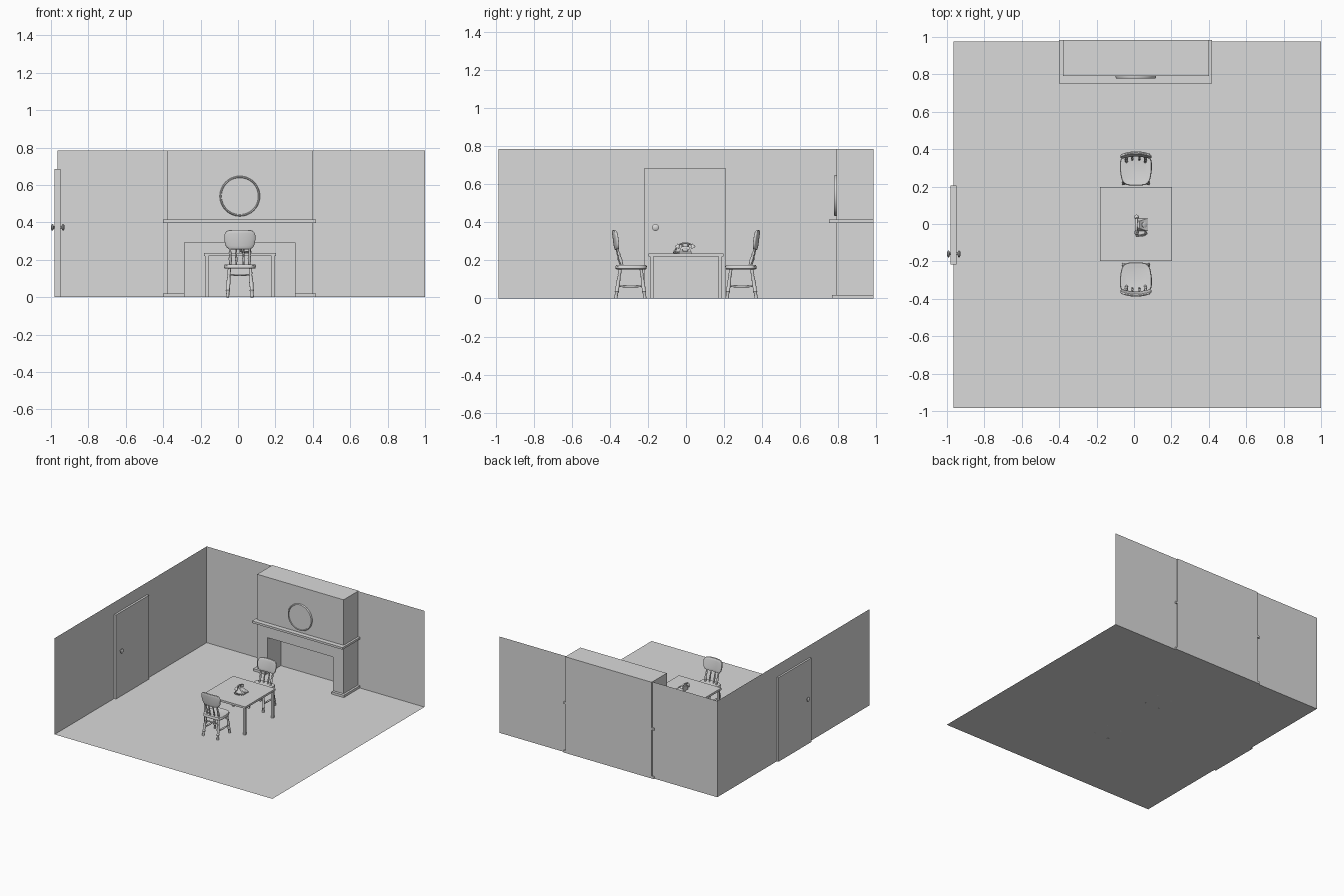
import bpy, bmesh, math
from mathutils import Vector, Matrix

if "Cube" in bpy.data.objects:
    bpy.data.objects.remove(bpy.data.objects["Cube"])

gray = bpy.data.materials.new("plain_gray")
gray.diffuse_color = (0.7, 0.7, 0.7, 1)
gray.use_nodes = True
gray.node_tree.nodes["Principled BSDF"].inputs["Base Color"].default_value = gray.diffuse_color
CX = 0.01  # shared centre line of the furniture and the fireplace
IDENT = Matrix.Identity(4)


def finish(name, bm, M=IDENT, smooth=True, closed=True):
    if closed:
        bmesh.ops.recalc_face_normals(bm, faces=bm.faces)
    bm.transform(M)
    me = bpy.data.meshes.new(name)
    bm.to_mesh(me)
    bm.free()
    me.materials.append(gray)
    if smooth:
        me.shade_smooth()
        me.set_sharp_from_angle(angle=math.radians(35))
    ob = bpy.data.objects.new(name, me)
    bpy.context.collection.objects.link(ob)
    return ob


def loft(name, rings, M=IDENT, smooth=True):
    """Skin a list of equal point rings and cap both ends."""
    bm = bmesh.new()
    vs = [[bm.verts.new(p) for p in r] for r in rings]
    n = len(rings[0])
    for a, b in zip(vs, vs[1:]):
        for i in range(n):
            j = (i + 1) % n
            bm.faces.new((a[i], a[j], b[j], b[i]))
    bm.faces.new(vs[0])
    bm.faces.new(vs[-1])
    return finish(name, bm, M, smooth)


def box(name, x0, x1, y0, y1, z0, z1):
    ring = lambda z: [(x0, y0, z), (x1, y0, z), (x1, y1, z), (x0, y1, z)]
    return loft(name, [ring(z0), ring(z1)], smooth=False)


def plane(name, pts):
    bm = bmesh.new()
    bm.faces.new([bm.verts.new(p) for p in pts])
    return finish(name, bm, smooth=False, closed=False)


def turned(name, p, q, prof, M=IDENT, n=14):
    """Round part along p-q; prof lists (fraction along, radius)."""
    p, q = Vector(p), Vector(q)
    d = q - p
    rot = d.to_track_quat('Z', 'Y')
    rings = []
    for t, r in prof:
        rings.append([p + d * t + rot @ Vector((r * math.cos(2 * math.pi * k / n), r * math.sin(2 * math.pi * k / n), 0))
                      for k in range(n)])
    return loft(name, rings, M)


def spow(v, e):
    return math.copysign(abs(v) ** e, v)


# ---- room shell ----
X0, X1, Y0, Y1, H = -0.965, 1.0, -0.985, 0.975, 0.785
plane("floor", [(X0, Y0, 0), (X1, Y0, 0), (X1, Y1, 0), (X0, Y1, 0)])
plane("back_wall", [(X0, Y1, 0), (X1, Y1, 0), (X1, Y1, H), (X0, Y1, H)])
plane("left_wall", [(X0, Y0, 0), (X0, Y1, 0), (X0, Y1, H), (X0, Y0, H)])

# ---- door with a knob on each side ----
box("door", -0.98, -0.948, -0.217, 0.207, 0, 0.685)
knob = [(0, 0.007), (0.3, 0.007), (0.4, 0.014), (0.55, 0.018), (0.75, 0.018), (0.92, 0.012), (1, 0.004)]
turned("inner_knob", (-0.95, -0.16, 0.373), (-0.927, -0.16, 0.373), knob)
turned("outer_knob", (-0.978, -0.16, 0.373), (-1.0, -0.16, 0.373), knob)

# ---- fireplace ----
outline = [(-0.38, 0), (-0.285, 0), (-0.285, 0.293), (0.305, 0.293), (0.305, 0), (0.4, 0), (0.4, H), (-0.38, H)]
loft("chimney_front", [[(x, y, z) for x, z in outline] for y in (0.79, 0.96)], smooth=False)
box("chimney_back", -0.38, 0.4, 0.96, 0.985, 0, H)
box("mantel_shelf", -0.4, 0.417, 0.752, 0.985, 0.397, 0.414)
box("left_plinth", -0.4, -0.285, 0.768, 0.985, 0, 0.019)
box("right_plinth", 0.305, 0.417, 0.768, 0.985, 0, 0.019)

# ---- round mirror over the mantel ----
turned("mirror", (CX, 0.795, 0.54), (CX, 0.778, 0.54),
       [(0, 0.108), (0.7, 0.108), (1, 0.105), (1, 0.1), (0.7, 0.098)], n=48)

# ---- table ----
box("table_top", -0.182, 0.202, -0.197, 0.197, 0.219, 0.235)
for sx in (-1, 1):
    for sy in (-1, 1):
        x, y = CX + sx * 0.177, sy * 0.181
        box("table_leg", x - 0.009, x + 0.009, y - 0.009, y + 0.009, 0, 0.22)


# ---- chairs ----
def seat_ring(z, s):
    pts = []
    for k in range(40):
        a = 2 * math.pi * k / 40
        y = 0.288 + 0.082 * s * spow(math.sin(a), 0.4)
        w = 0.086 - 0.017 * ((y - 0.31) / 0.1) ** 2
        pts.append((s * w * spow(math.cos(a), 0.4), y, z))
    return pts


def rail_y(u, z):
    return 0.367 + (z - 0.25) * 0.13 - 0.015 * u * u


def chair(M):
    loft("chair_seat", [seat_ring(z, s) for z, s in
                        ((0.152, 0.93), (0.156, 0.99), (0.169, 1), (0.175, 0.96), (0.175, 0.9), (0.172, 0.7))], M)
    leg = [(0, 0.008), (0.2, 0.009), (0.24, 0.007), (0.5, 0.011), (0.72, 0.009), (0.77, 0.012), (0.82, 0.008), (1, 0.009)]
    for sx in (-1, 1):
        turned("front_leg", (sx * 0.056, 0.236, 0.157), (sx * 0.066, 0.216, 0), leg, M)
        turned("rear_leg", (sx * 0.056, 0.345, 0.157), (sx * 0.066, 0.369, 0), leg, M)
        turned("side_stretcher", (sx * 0.062, 0.224, 0.064), (sx * 0.062, 0.359, 0.064),
               [(0, 0.004), (0.5, 0.0075), (1, 0.004)], M)
    for y in (0.231, 0.351):
        turned("cross_stretcher", (-0.058, y, 0.119), (0.058, y, 0.119), [(0, 0.004), (0.5, 0.006), (1, 0.004)], M)
    # turned spindles
    for x in (-0.053, -0.02, 0.02, 0.053):
        r = 1.25 if abs(x) > 0.03 else 0.9
        prof = [(0, 0.006), (0.12, 0.005), (0.35, 0.0075), (0.55, 0.0045), (0.65, 0.0065), (0.75, 0.0045), (1, 0.005)]
        turned("back_spindle", (x * 0.95, 0.345 - 4 * x * x, 0.17), (x, rail_y(x / 0.083, 0.27), 0.27),
               [(t, k * r) for t, k in prof], M)
    # curved back rail with rounded ends
    rings = []
    for i in range(25):
        u = -math.cos(math.pi * i / 24)
        h = 0.018 + 0.035 * max(0, 1 - abs(u) ** 6) ** 0.5
        th = 0.004 + 0.0055 * max(0, 1 - u ** 8) ** 0.5
        ring = []
        for k in range(16):
            a = 2 * math.pi * k / 16
            z = 0.307 + h * spow(math.sin(a), 0.5)
            wide = 0.083 * (1 + 0.1 * min(0, (z - 0.307) / 0.053))
            ring.append((u * wide, rail_y(u, z) + th * spow(math.cos(a), 0.5), z))
        rings.append(ring)
    loft("chair_back_rail", rings, M)


chair(Matrix.Translation((CX, 0, 0)))
chair(Matrix.Translation((CX, 0, 0)) @ Matrix.Rotation(math.pi, 4, 'Z'))

# ---- telephone, facing +x ----
PY, TZ = -0.004, 0.235


def body_ring(z, x0, x1, hy):
    return [(x0, PY - hy, z), (x1, PY - hy, z), (x1, PY + hy, z), (x0, PY + hy, z)]


loft("phone_body", [body_ring(TZ, 0.008, 0.074, 0.034), body_ring(TZ + 0.008, 0.008, 0.074, 0.034),
                    body_ring(TZ + 0.025, 0.009, 0.045, 0.025), body_ring(TZ + 0.038, 0.01, 0.03, 0.02)], smooth=False)
dial = Vector((0.055, PY, TZ + 0.018))
turned("phone_dial", dial, dial + Vector((0.003, 0, 0.005)), [(0, 0.016), (0.8, 0.016), (1, 0.014)], n=24)
for s in (-1, 1):
    turned("handset_cradle", (0.016, PY + s * 0.014, TZ + 0.036), (0.016, PY + s * 0.016, TZ + 0.05),
           [(0, 0.005), (1, 0.004)])
    turned("handset_cup", (0.014, PY + s * 0.034, TZ + 0.05), (0.014, PY + s * 0.043, TZ + 0.03),
           [(0, 0.006), (0.4, 0.009), (0.6, 0.012), (1, 0.012)])
# arched handset grip
rings = []
for i in range(13):
    u = -1 + i / 6
    rings.append([(0.014 + 0.006 * math.cos(a), PY + 0.039 * u, TZ + 0.055 - 0.012 * u * u + 0.005 * math.sin(a))
                  for a in [2 * math.pi * k / 10 for k in range(10)]])
loft("handset_grip", rings)

# coiled cord from the handset down to the table and back to the body
path = [Vector(p) for p in ((0.014, -0.049, 0.262), (0.012, -0.06, 0.248), (0.025, -0.062, 0.242),
                            (0.05, -0.06, 0.242), (0.066, -0.052, 0.242), (0.06, -0.038, 0.243))]
rings = []
N = 200
for i in range(N + 1):
    f = min(i / N * 5, 4.999)
    k = int(f)
    c = path[k].lerp(path[k + 1], f - k)
    d = (path[k + 1] - path[k]).normalized()
    side = d.cross(Vector((0.1, 0.2, 1))).normalized()
    up = side.cross(d)
    a = i / N * 20 * 2 * math.pi
    out = side * math.cos(a) + up * math.sin(a)
    rings.append([c + out * (0.0045 + 0.0014 * math.cos(b)) + d * (0.0014 * math.sin(b))
                  for b in [2 * math.pi * j / 6 for j in range(6)]])
loft("phone_cord", rings)
